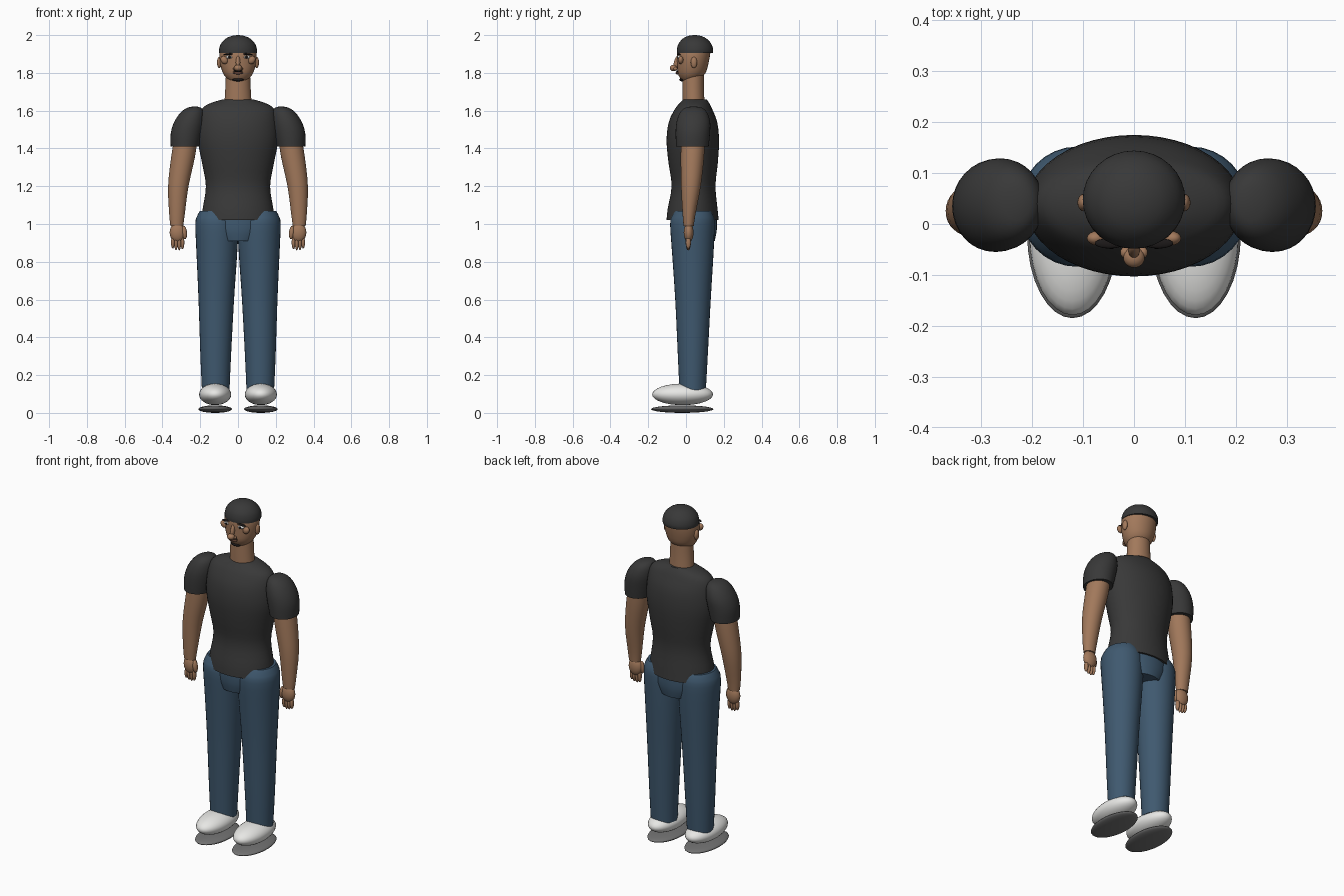
import bpy, bmesh, math
from mathutils import Vector, Matrix

if "Cube" in bpy.data.objects:
    bpy.data.objects.remove(bpy.data.objects["Cube"])


def material(name, r, g, b):
    m = bpy.data.materials.new(name)
    m.use_nodes = True
    m.diffuse_color = (r, g, b, 1)
    node = next(n for n in m.node_tree.nodes if n.type == 'BSDF_PRINCIPLED')
    node.inputs["Base Color"].default_value = (r, g, b, 1)
    node.inputs["Roughness"].default_value = 0.8
    return m


SKIN = material("skin brown", 0.36, 0.19, 0.105)
LIP = material("lip brown", 0.16, 0.07, 0.045)
CLOTH = material("charcoal cloth", 0.04, 0.04, 0.04)
DENIM = material("denim blue", 0.05, 0.10, 0.16)
WHITE = material("shoe white", 0.8, 0.8, 0.78)
SOLE = material("sole grey", 0.17, 0.17, 0.17)
HAIR = material("hair black", 0.012, 0.01, 0.01)


def finish(name, bm, mat):
    bmesh.ops.recalc_face_normals(bm, faces=bm.faces)
    mesh = bpy.data.meshes.new(name)
    bm.to_mesh(mesh)
    bm.free()
    mesh.materials.append(mat)
    ob = bpy.data.objects.new(name, mesh)
    bpy.context.collection.objects.link(ob)
    bpy.ops.object.select_all(action='DESELECT')
    ob.select_set(True)
    bpy.context.view_layer.objects.active = ob
    bpy.ops.object.shade_smooth_by_angle(angle=math.radians(45))
    return ob


def spline(points, steps):
    """Catmull-Rom curve through tuples of any length."""
    pts = [Vector(p) for p in points]
    out = []
    for i in range(len(pts) - 1):
        a, b, c, d = pts[max(i - 1, 0)], pts[i], pts[i + 1], pts[min(i + 2, len(pts) - 1)]
        for k in range(steps):
            t = k / steps
            out.append(b + (c - a) * (t / 2) + (a * 2 - b * 5 + c * 4 - d) * (t * t / 2)
                       + (b * 3 - a - c * 3 + d) * (t ** 3 / 2))
    return out + [pts[-1]]


def loft(name, mat, rings, side=1, steps=3, segs=32):
    """Rings are (x, y, z, half width, half depth), joined into a capped skin."""
    bm = bmesh.new()
    loops = []
    for x, y, z, rx, ry in spline(rings, steps):
        loops.append([bm.verts.new((side * (x + rx * math.cos(a)), y + ry * math.sin(a), z))
                      for a in (math.tau * i / segs for i in range(segs))])
    for lo, hi in zip(loops, loops[1:]):
        for i in range(segs):
            j = (i + 1) % segs
            bm.faces.new((lo[i], lo[j], hi[j], hi[i]))
    bm.faces.new(loops[0])
    bm.faces.new(loops[-1])
    return finish(name, bm, mat)


def ball(name, mat, centre, radii, tilt=0, axis='Y', segs=24):
    bm = bmesh.new()
    bmesh.ops.create_uvsphere(bm, u_segments=segs, v_segments=segs // 2, radius=1)
    bm.transform(Matrix.Translation(centre) @ Matrix.Rotation(tilt, 4, axis)
                 @ Matrix.Diagonal((*radii, 1)))
    return finish(name, bm, mat)


# Shirt body
loft("shirt", CLOTH, [
    (0, .035, 1.02, .192, .138), (0, .035, 1.08, .187, .132), (0, .04, 1.2, .17, .116),
    (0, .038, 1.32, .19, .130), (0, .036, 1.44, .212, .139), (0, .037, 1.54, .208, .128),
    (0, .04, 1.61, .19, .098), (0, .045, 1.64, .145, .078), (0, .047, 1.66, .08, .062)], segs=48)

# Hips between the legs
loft("jeans_seat", DENIM, [
    (0, .04, .91, .12, .112), (0, .04, .97, .16, .123), (0, .04, 1.05, .17, .122)])

# Neck, head and cap
loft("neck", SKIN, [(0, .04, 1.64, .072, .058), (0, .038, 1.72, .067, .057),
                    (0, .038, 1.80, .064, .057)])
loft("head", SKIN, [
    (0, .015, 1.755, .035, .034), (0, .022, 1.77, .058, .052), (0, .03, 1.80, .08, .074),
    (0, .036, 1.85, .095, .083), (0, .04, 1.90, .098, .088), (0, .045, 1.93, .09, .085)])
loft("cap", CLOTH, [
    (0, .047, 1.905, .1, .095), (0, .048, 1.925, .1, .096), (0, .047, 1.955, .09, .086),
    (0, .046, 1.982, .064, .062), (0, .046, 1.996, .032, .032), (0, .046, 2.0, .003, .003)])

# Face centre line
ball("nose_bridge", SKIN, (0, -.05, 1.855), (.012, .014, .038), -.25, 'X')
ball("nose_tip", SKIN, (0, -.066, 1.826), (.021, .02, .017))
ball("moustache", HAIR, (0, -.045, 1.809), (.027, .008, .004))
ball("mouth", LIP, (0, -.045, 1.799), (.026, .010, .007))
ball("chin_beard", HAIR, (0, -.019, 1.764), (.031, .017, .009))

for s, side in ((1, "left"), (-1, "right")):
    # Eyes, brows, cheeks, ears
    ball(side + "_eye", WHITE, (s * .045, -.036, 1.884), (.019, .011, .009))
    ball(side + "_pupil", HAIR, (s * .045, -.046, 1.884), (.007, .003, .007))
    ball(side + "_brow", HAIR, (s * .048, -.038, 1.899), (.029, .010, .005), s * .08)
    ball(side + "_cheek", SKIN, (s * .073, -.028, 1.868), (.018, .014, .022), s * .6)
    ball(side + "_nostril", SKIN, (s * .017, -.056, 1.822), (.010, .011, .009))
    ball(side + "_ear", SKIN, (s * .099, .042, 1.855), (.012, .017, .03))

    # Sleeve and arm
    loft(side + "_sleeve", CLOTH, [
        (.28, .034, 1.41, .076, .086), (.272, .036, 1.48, .084, .091),
        (.258, .039, 1.54, .08, .089), (.242, .04, 1.59, .062, .072),
        (.232, .04, 1.615, .036, .045), (.228, .04, 1.622, .008, .01)], s)
    loft(side + "_arm", SKIN, [
        (.324, .014, .99, .034, .027), (.323, .016, 1.05, .041, .034),
        (.316, .026, 1.2, .054, .052), (.29, .034, 1.36, .063, .062),
        (.272, .038, 1.48, .06, .064)], s)

    # Hand with fingers and thumb
    ball(side + "_palm", SKIN, (s * .32, .014, .955), (.042, .026, .052))
    for i, length in enumerate((.032, .04, .042, .036)):
        ball(f"{side}_finger_{i + 1}", SKIN, (s * (.345 - i * .017), .012, .902),
             (.010, .014, length), segs=16)
    ball(side + "_thumb", SKIN, (s * .284, .006, .955), (.014, .015, .036), s * .1)

    # Trouser leg
    loft(side + "_trouser_leg", DENIM, [
        (.118, .035, .12, .073, .07), (.118, .036, .3, .081, .079),
        (.115, .037, .6, .094, .094), (.112, .036, .85, .108, .11),
        (.112, .034, 1.0, .114, .118), (.115, .036, 1.045, .1, .108),
        (.118, .037, 1.07, .083, .094)], s)

    # Shoe and sole
    ball(side + "_shoe", WHITE, (s * .121, -.018, .098), (.085, .161, .057), segs=32)
    ball(side + "_sole", SOLE, (s * .121, -.02, .02), (.089, .165, .02), segs=32)
